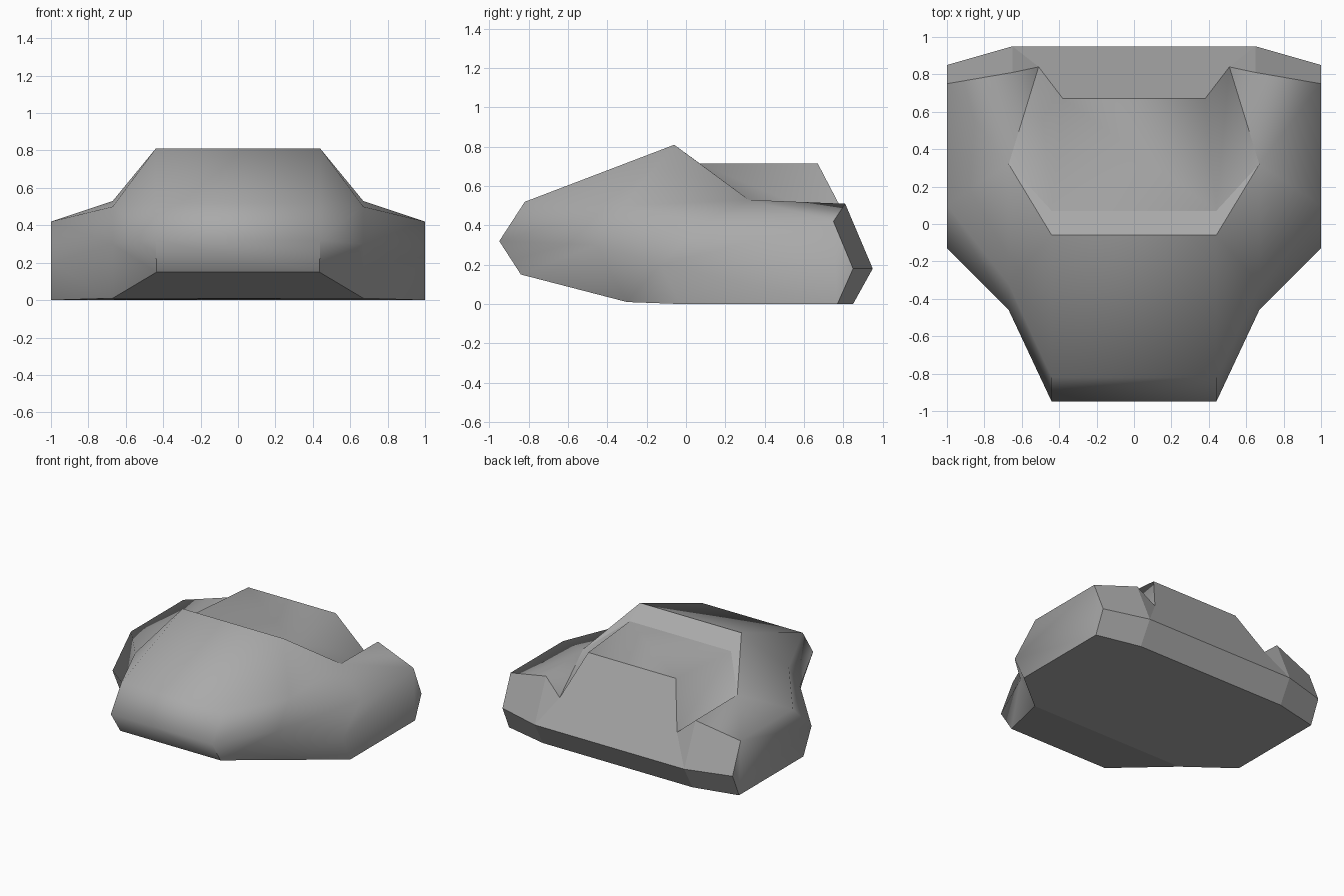
import bpy
import bmesh

old = bpy.data.objects.get("Cube")
if old:
    bpy.data.objects.remove(old, do_unlink=True)

# Single grey paint
grey = bpy.data.materials.new("body_grey")
grey.use_nodes = True
colour = (0.4, 0.4, 0.4, 1)
grey.diffuse_color = colour
grey.node_tree.nodes["Principled BSDF"].inputs["Base Color"].default_value = colour

# Key corners of the left half
corners = {
    # nose
    "nose_low": (.435, -.84, .15), "nose_tip": (.44, -.95, .32), "nose_top": (.44, -.82, .52),
    # shoulder behind the nose
    "shoulder_low": (.67, -.30, .01), "shoulder_mid": (.67, -.46, .30), "shoulder_top": (.67, -.32, .50),
    # outer flank, front and rear
    "flank_low": (1, -.03, 0), "flank_mid": (1, -.13, .20), "flank_top": (1, .10, .42),
    "tail_low": (1, .77, 0), "tail_mid": (1, .85, .18), "tail_top": (1, .75, .42),
    # roof ridge, rear fender and cabin
    "ridge": (.44, -.06, .81), "fender_front": (.67, .32, .53), "fender_back": (.65, .81, .51),
    "cabin_front": (.44, .07, .715), "cabin_back": (.38, .67, .715), "valley": (.51, .84, .39),
    "bumper_top": (.65, .95, .18), "bumper_low": (.65, .85, 0),
}

# Faces repeated on each side
side_faces = [
    "nose_low nose_tip shoulder_mid shoulder_low",
    "nose_tip nose_top shoulder_top shoulder_mid",
    "shoulder_low shoulder_mid flank_mid flank_low",
    "shoulder_mid shoulder_top flank_top flank_mid",
    "nose_top ridge shoulder_top",
    "shoulder_top ridge fender_front",
    "shoulder_top fender_front flank_top",
    "flank_low flank_mid flank_top tail_top tail_mid tail_low",
    "fender_front fender_back tail_top flank_top",
    "ridge cabin_front fender_front",
    "cabin_front cabin_back valley",
    "cabin_front valley fender_front",
    "fender_front valley fender_back",
    "fender_back valley bumper_top",
    "fender_back bumper_top tail_mid tail_top",
    "bumper_top bumper_low tail_low tail_mid",
]

# Faces that span the centre, given by their left edge
centre_faces = [
    "nose_low nose_tip", "nose_tip nose_top", "nose_top ridge", "ridge cabin_front",
    "cabin_front cabin_back", "cabin_back valley bumper_top", "bumper_top bumper_low",
    "bumper_low tail_low flank_low shoulder_low", "shoulder_low nose_low",
]

bm = bmesh.new()
left = {n: bm.verts.new(p) for n, p in corners.items()}
right = {n: bm.verts.new((-p[0], p[1], p[2])) for n, p in corners.items()}

for names in side_faces:
    for half in (left, right):
        bm.faces.new([half[n] for n in names.split()])
for names in centre_faces:
    edge = names.split()
    bm.faces.new([left[n] for n in edge] + [right[n] for n in reversed(edge)])
bmesh.ops.recalc_face_normals(bm, faces=bm.faces)
bm.normal_update()

# Smooth bodywork with crisp underside, tail and nose corners
for face in bm.faces:
    face.smooth = True
for edge in bm.edges:
    if any(f.normal.z < -.8 or f.normal.y > .55 for f in edge.link_faces):
        edge.smooth = False
for half in (left, right):
    for a, b in (("nose_low", "nose_tip"), ("ridge", "fender_front"),
                 ("valley", "fender_front")):
        bm.edges.get((half[a], half[b])).smooth = False

mesh = bpy.data.meshes.new("body_shell")
bm.to_mesh(mesh)
bm.free()
mesh.materials.append(grey)
body = bpy.data.objects.new("body_shell", mesh)
bpy.context.collection.objects.link(body)
